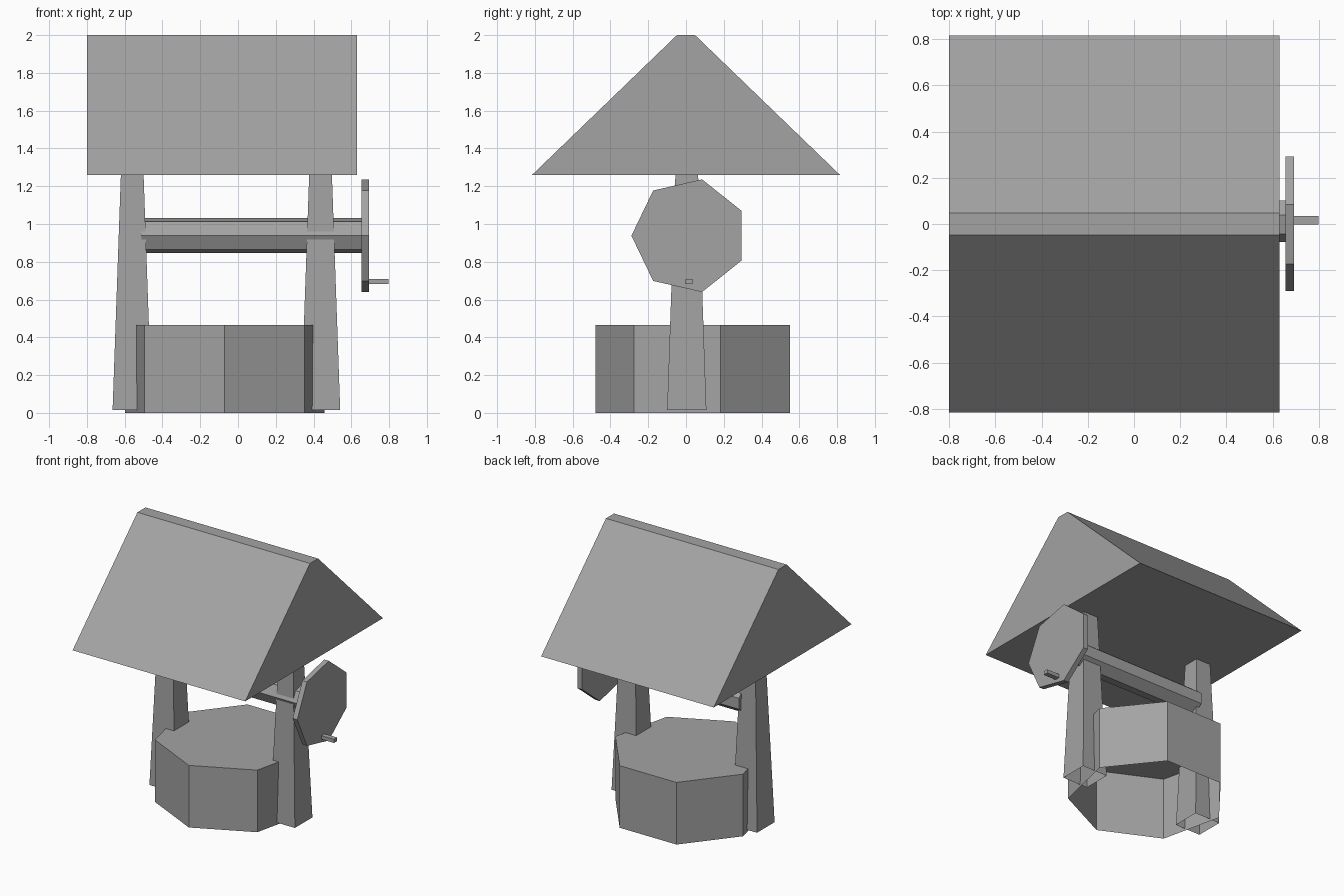
import bpy
import bmesh
from math import cos, sin, pi
from mathutils import Vector

default = bpy.data.objects.get("Cube")
if default:
    bpy.data.objects.remove(default, do_unlink=True)

GREY = (0.367, 0.367, 0.367, 1.0)
mat = bpy.data.materials.new("plain grey")
mat.use_nodes = True
mat.diffuse_color = GREY
mat.node_tree.nodes["Principled BSDF"].inputs["Base Color"].default_value = GREY


def loft(name, start, end, cap_start=True):
    """Flat-sided solid between two matching rings of points."""
    bm = bmesh.new()
    a = [bm.verts.new(p) for p in start]
    b = [bm.verts.new(p) for p in end]
    n = len(a)
    for i in range(n):
        j = (i + 1) % n
        bm.faces.new((a[i], a[j], b[j], b[i]))
    bm.faces.new(b)
    base = bm.faces.new(a[::-1])
    bmesh.ops.recalc_face_normals(bm, faces=bm.faces)
    if not cap_start:
        bmesh.ops.delete(bm, geom=[base], context="FACES_ONLY")
    mesh = bpy.data.meshes.new(name)
    bm.to_mesh(mesh)
    bm.free()
    mesh.materials.append(mat)
    obj = bpy.data.objects.new(name, mesh)
    bpy.context.collection.objects.link(obj)
    return obj


def heptagon(radius):
    """Seven corners, the first one pointing to negative v."""
    angles = [2 * pi * k / 7 for k in range(7)]
    return [(radius * sin(t), -radius * cos(t)) for t in angles]


def square(x, y, z, half):
    corners = ((-1, -1), (1, -1), (1, 1), (-1, 1))
    return [Vector((x + half * u, y + half * v, z)) for u, v in corners]


def along_x(name, ring, x0, x1):
    """Extrude a (y, z) outline along x."""
    return loft(name, [(x0, y, z) for y, z in ring], [(x1, y, z) for y, z in ring])


# Well basin, open underneath
basin = [(x - 0.071, y + 0.062) for x, y in heptagon(0.542)]
loft("well_basin", [(x, y, 0) for x, y in basin],
     [(x, y, 0.465) for x, y in basin], cap_start=False)

# Tapered posts, open underneath
for side, x in (("right", -0.56), ("left", 0.437)):
    loft(side + "_post", square(x, 0.004, 0.015, 0.104),
         square(x, 0.004, 1.265, 0.06), cap_start=False)

# Roof with a narrow flat ridge
along_x("roof", [(-0.815, 1.26), (0.815, 1.26), (0.048, 2), (-0.048, 2)], -0.8, 0.63)

# Winding axle and crank wheel share one centre line
AXIS_Y, AXIS_Z = 0.017, 0.938
for name, radius, x0, x1 in (("axle", 0.095, -0.51, 0.66),
                             ("crank_wheel", 0.306, 0.655, 0.693)):
    along_x(name, [(AXIS_Y + v, AXIS_Z + u) for u, v in heptagon(radius)], x0, x1)

# Crank handle
along_x("crank_handle", [(-0.003, 0.683), (0.034, 0.683), (0.034, 0.71), (-0.003, 0.71)],
        0.69, 0.797)
